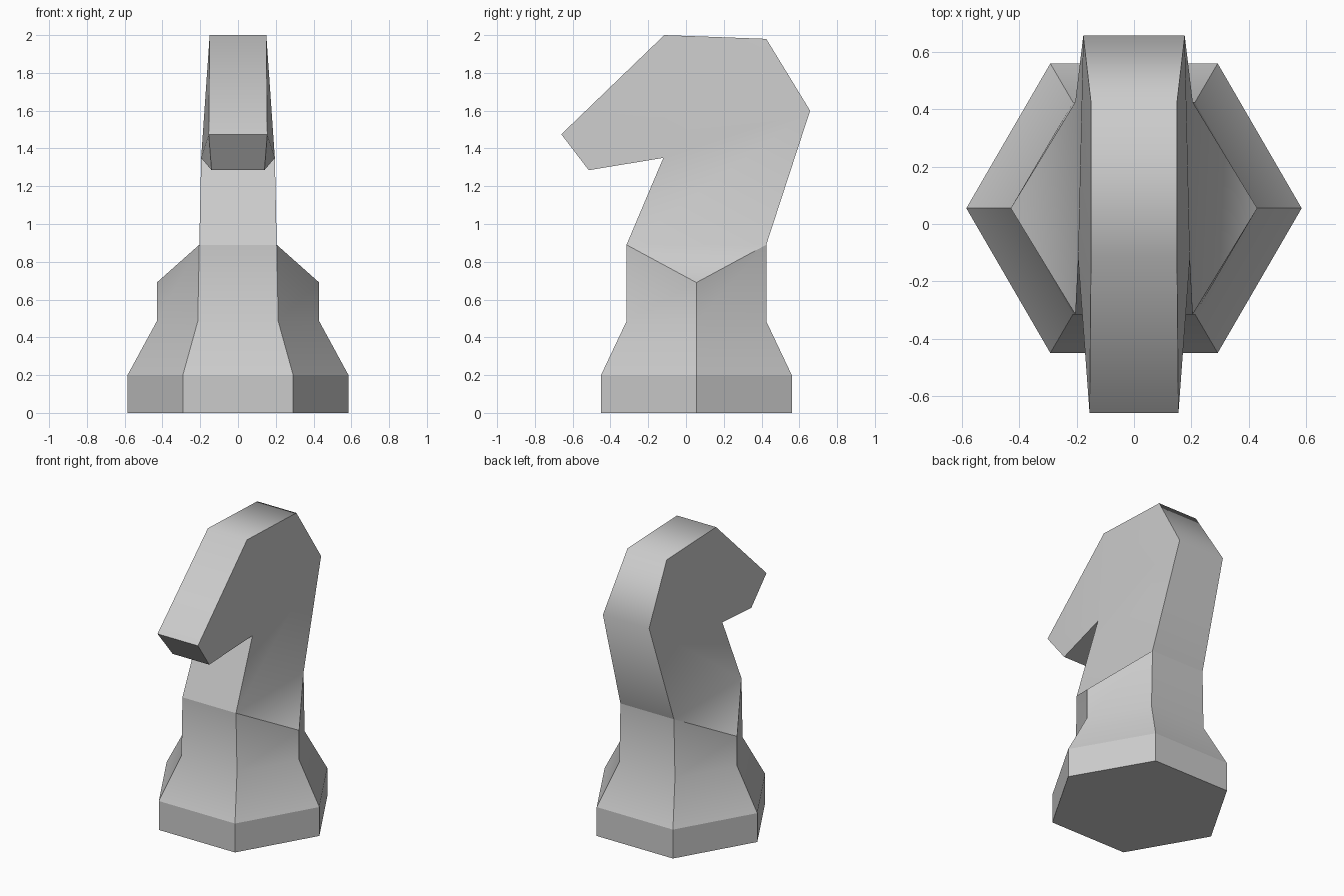
import bpy, bmesh
from math import radians

if "Cube" in bpy.data.objects:
    bpy.data.objects.remove(bpy.data.objects["Cube"])

bm = bmesh.new()


# One six-sided ring of the pedestal, counter-clockwise from the right corner
def ring(side_x, side_z, corner_x, corner_z, front_y, back_y):
    mid = 0.055
    pts = [(side_x, mid, side_z), (corner_x, back_y, corner_z),
           (-corner_x, back_y, corner_z), (-side_x, mid, side_z),
           (-corner_x, front_y, corner_z), (corner_x, front_y, corner_z)]
    return [bm.verts.new(p) for p in pts]


# Pedestal: plinth, flare, and waist ending in a zigzag rim
rings = [ring(0.585, 0, 0.292, 0, -0.45, 0.56),
         ring(0.585, 0.2, 0.292, 0.2, -0.45, 0.56),
         ring(0.43, 0.485, 0.213, 0.485, -0.315, 0.425),
         ring(0.43, 0.69, 0.205, 0.89, -0.315, 0.425)]
sharp = []
bm.faces.new(rings[0][::-1])
for a, b in zip(rings, rings[1:]):
    for i in range(6):
        j = (i + 1) % 6
        bm.faces.new((a[i], a[j], b[j], b[i]))
        sharp.append((a[i], b[i]))
for r in (rings[0], rings[1]):
    sharp += [(r[i], r[(i + 1) % 6]) for i in range(6)]
rim = rings[-1]
sharp += [(rim[i], rim[(i + 1) % 6]) for i in range(6)]

# Head profile: half width, y, z from throat round to the nape
profile = [(0.195, -0.12, 1.35), (0.14, -0.515, 1.285), (0.155, -0.66, 1.475),
           (0.15, -0.115, 2.0), (0.15, 0.425, 1.98), (0.177, 0.657, 1.6)]
right = [bm.verts.new(p) for p in profile]
left = [bm.verts.new((-x, y, z)) for x, y, z in profile]
right = [rim[5]] + right + [rim[1]]
left = [rim[4]] + left + [rim[2]]

# Front, crown and nape strip
for i in range(7):
    bm.faces.new((right[i], right[i + 1], left[i + 1], left[i]))

# Cheeks, neck sides and sloping shoulders
for s, shoulder in ((right, rim[0]), (left, rim[3])):
    for ids in ((0, 1, 6, 7), (1, 4, 5, 6), (1, 2, 3, 4)):
        bm.faces.new([s[i] for i in ids])
    bm.faces.new((s[0], s[7], shoulder))

# Shading: smooth bends, crisp rims and corners
bmesh.ops.recalc_face_normals(bm, faces=bm.faces)
for f in bm.faces:
    f.smooth = True
for e in bm.edges:
    if e.calc_face_angle(0) > radians(58):
        e.smooth = False
for a, b in sharp:
    bm.edges.get((a, b)).smooth = False

mesh = bpy.data.meshes.new("horse_head_piece")
bm.to_mesh(mesh)
bm.free()
piece = bpy.data.objects.new("horse_head_piece", mesh)
bpy.context.collection.objects.link(piece)
